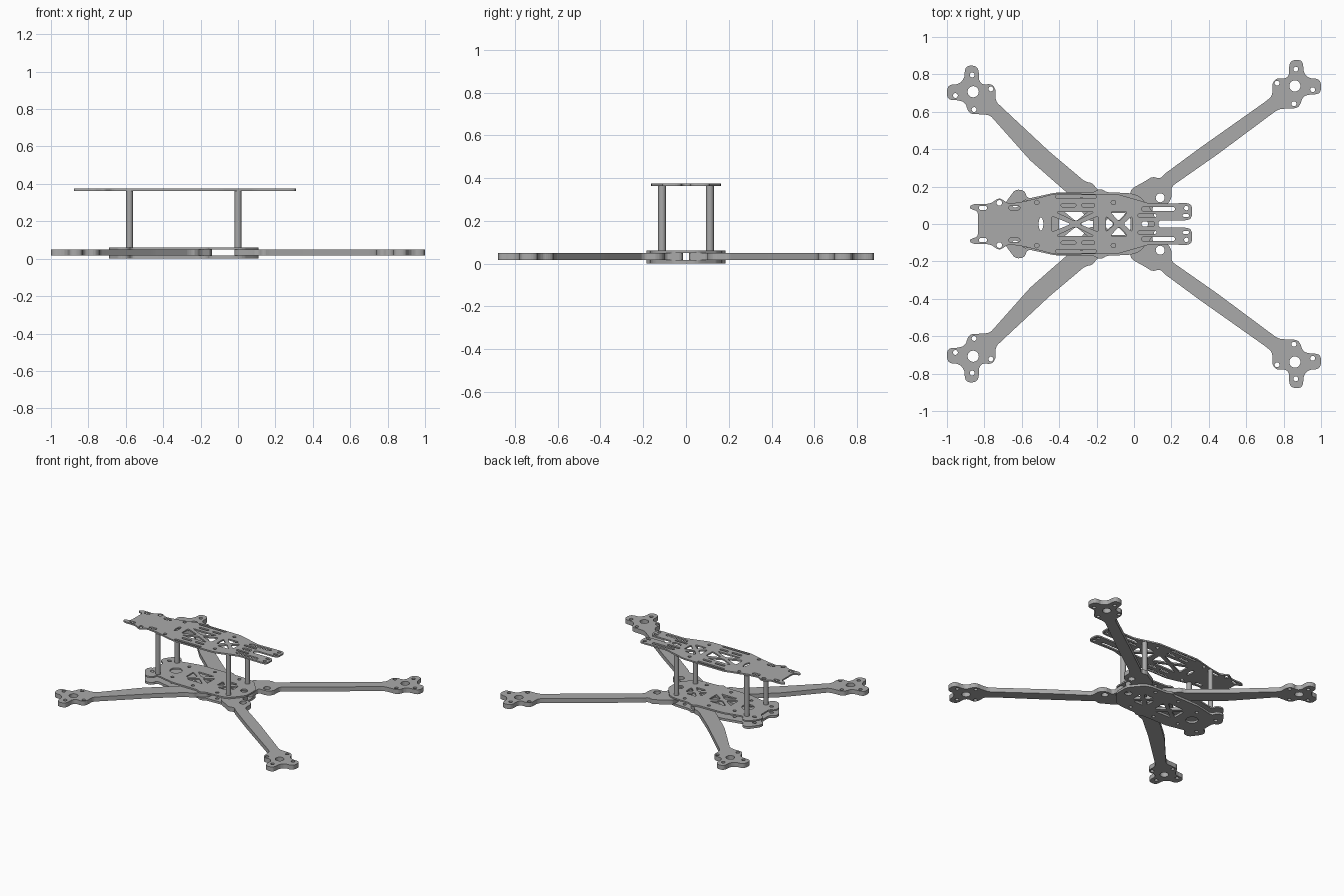
import bpy
from math import cos, sin, tau
from mathutils import Vector

cube = bpy.data.objects.get("Cube")
if cube:
    bpy.data.objects.remove(cube, do_unlink=True)

grey = bpy.data.materials.new("carbon grey")
grey.use_nodes = True
COLOUR = (0.4, 0.4, 0.4, 1)
grey.diffuse_color = COLOUR
grey.node_tree.nodes["Principled BSDF"].inputs["Base Color"].default_value = COLOUR


def flip_y(points):
    return [(x, -y) for x, y in points]


def symmetric(half):
    """Close a half outline by mirroring it across the centre line."""
    return half + [(x, -y) for x, y in reversed(half) if y > 0]


def soften(points, size=0.012):
    """Cut every corner of a loop twice to round it."""
    for cut in (size, size / 3):
        loop = [Vector(p) for p in points]
        points = []
        for i, corner in enumerate(loop):
            for other in (loop[i - 1], loop[(i + 1) % len(loop)]):
                edge = other - corner
                points.append(corner + edge.normalized() * min(cut, edge.length * 0.3))
    return points


def circle(x, y, r, n=20):
    return [(x + r * cos(tau * i / n), y + r * sin(tau * i / n)) for i in range(n)]


def slot(x0, x1, y, h):
    return soften([(x0, y - h), (x1, y - h), (x1, y + h), (x0, y + h)], h * 0.7)


def both_sides(loops):
    return loops + [flip_y(loop) for loop in loops]


def braced_window(x0, x1, h, bar=0.014):
    """Four triangular openings that leave an X of material."""
    mid, gap = (x0 + x1) / 2, bar * 1.6
    side = [(x0, h - gap), (x0, gap - h), (mid - gap, 0)]
    upper = [(x0 + gap, h), (x1 - gap, h), (mid, bar)]
    far = [(x0 + x1 - x, y) for x, y in side]
    return [soften(t, 0.008) for t in (side, far, upper, flip_y(upper))]


def plate(name, outline, holes, z0, z1):
    """Extrude a filled outline with holes between two heights."""
    curve = bpy.data.curves.new(name, "CURVE")
    curve.dimensions = "2D"
    curve.fill_mode = "BOTH"
    curve.extrude = (z1 - z0) / 2
    for loop in [outline] + holes:
        spline = curve.splines.new("POLY")
        spline.points.add(len(loop) - 1)
        for point, (x, y) in zip(spline.points, loop):
            point.co = (x, y, 0, 1)
        spline.use_cyclic_u = True
    source = bpy.data.objects.new(name + "_profile", curve)
    bpy.context.collection.objects.link(source)
    bpy.context.view_layer.update()
    graph = bpy.context.evaluated_depsgraph_get()
    mesh = bpy.data.meshes.new_from_object(source.evaluated_get(graph))
    bpy.data.objects.remove(source, do_unlink=True)
    mesh.materials.clear()
    mesh.materials.append(grey)
    obj = bpy.data.objects.new(name, mesh)
    obj.location.z = (z0 + z1) / 2
    bpy.context.collection.objects.link(obj)
    for polygon in mesh.polygons:
        polygon.use_smooth = False
    return obj


LOW, ARM_LOW, ARM_TOP, DECK, ROOF, TOP = 0, 0.017, 0.05, 0.061, 0.363, 0.374

# Motor pad, relative to the motor centre, from the outer arm edge round to the inner one
pad = [(-.09, -.125), (-.04, -.12), (.01, -.12), (.03, -.1), (.04, -.06), (.075, -.045),
       (.12, -.045), (.14, -.03), (.14, .02), (.12, .04), (.075, .04), (.045, .075),
       (.045, .12), (.03, .14), (-.01, .14), (-.03, .12), (-.03, .055), (-.06, .035),
       (-.09, .045), (-.12, .02), (-.12, -.05), (-.145, -.075)]
pad_holes = [(0, 0, .03), (.005, .09, .013), (.095, -.02, .013),
             (-.005, -.095, .013), (-.095, .015, .013)]

# Arm roots, continuing from the pad along the inner edge and back out
right_root = [(.35, .405), (.16, .265), (.14, .24), (.1, .255), (.07, .235), (-.01, .19),
              (-.02, .17), (-.02, .015), (.1, .015), (.1, .1), (.17, .1), (.2, .13),
              (.2, .2), (.45, .375)]
left_root = [(-.45, .385), (-.26, .225), (-.22, .22), (-.2, .185), (-.14, .15),
             (-.14, .015), (-.24, .015), (-.35, .16), (-.555, .34)]


def arm(name, side, centre_y, root, root_holes, mirror):
    def place(x, y):
        return side * (.86 + x), centre_y + y
    outline = soften([place(x, y) for x, y in pad] + root)
    holes = [circle(*place(x, y), r) for x, y, r in pad_holes] + root_holes
    if mirror:
        outline, holes = flip_y(outline), [flip_y(h) for h in holes]
    plate(name, outline, holes, ARM_LOW, ARM_TOP)


for mirror, end in ((False, "back"), (True, "front")):
    arm(end + "_left_arm", 1, .738, right_root, [circle(.14, .14, .024)], mirror)
    arm(end + "_right_arm", -1, .707, left_root, [], mirror)

# Body plates that clamp the arms
body = soften(symmetric([
    (.11, .05), (.09, .08), (.03, .15), (-.02, .165), (-.15, .17), (-.165, .185),
    (-.195, .185), (-.21, .17), (-.42, .168), (-.57, .135), (-.585, .18), (-.635, .185),
    (-.69, .11), (-.69, .07), (-.65, .05)]))
body_holes = (braced_window(-.4, -.22, .07) + braced_window(-.15, -.02, .06)
              + [circle(-.51, 0, .042), circle(.05, 0, .025)]
              + both_sides([circle(-.28, .13, .012), circle(-.08, .13, .012),
                            circle(-.47, .1, .012), slot(-.65, -.62, .1, .012)]))
plate("lower_body_plate", body, body_holes, LOW, ARM_LOW)
plate("upper_body_plate", body, body_holes, ARM_TOP, DECK)

# Raised top plate
top = soften(symmetric([
    (.13, .02), (.29, .02), (.31, .035), (.31, .1), (.29, .112), (.09, .108), (-.09, .16),
    (-.42, .163), (-.58, .122), (-.67, .108), (-.695, .125), (-.72, .14), (-.745, .125),
    (-.77, .108), (-.86, .108), (-.885, .088), (-.86, .075), (-.835, .07)]))
top_holes = (braced_window(-.44, -.19, .065) + braced_window(-.15, -.01, .065)
             + [slot(-.51, -.485, 0, .036), slot(.04, .11, 0, .014)]
             + both_sides([
                 slot(.04, .22, .08, .011), slot(-.42, -.2, .146, .008),
                 slot(-.39, -.31, .1, .009), slot(-.28, -.21, .1, .009),
                 slot(-.83, -.785, .086, .011), slot(-.67, -.61, .086, .011),
                 slot(.02, .12, .045, .008), slot(.26, .295, .045, .008),
                 circle(-.72, .113, .015), circle(-.11, .115, .012),
                 circle(-.52, .115, .012), circle(.28, .085, .012)]))
plate("top_plate", top, top_holes, ROOF, TOP)

# Standoffs between the body and the top plate
for x, label in ((-.58, "right"), (0, "left")):
    for y, end in ((-.112, "front"), (.112, "back")):
        bpy.ops.mesh.primitive_cylinder_add(vertices=24, radius=.018, depth=ROOF - DECK,
                                            location=(x, y, (ROOF + DECK) / 2))
        post = bpy.context.object
        post.name = end + "_" + label + "_standoff"
        post.data.materials.append(grey)
        bpy.ops.object.shade_smooth_by_angle()
